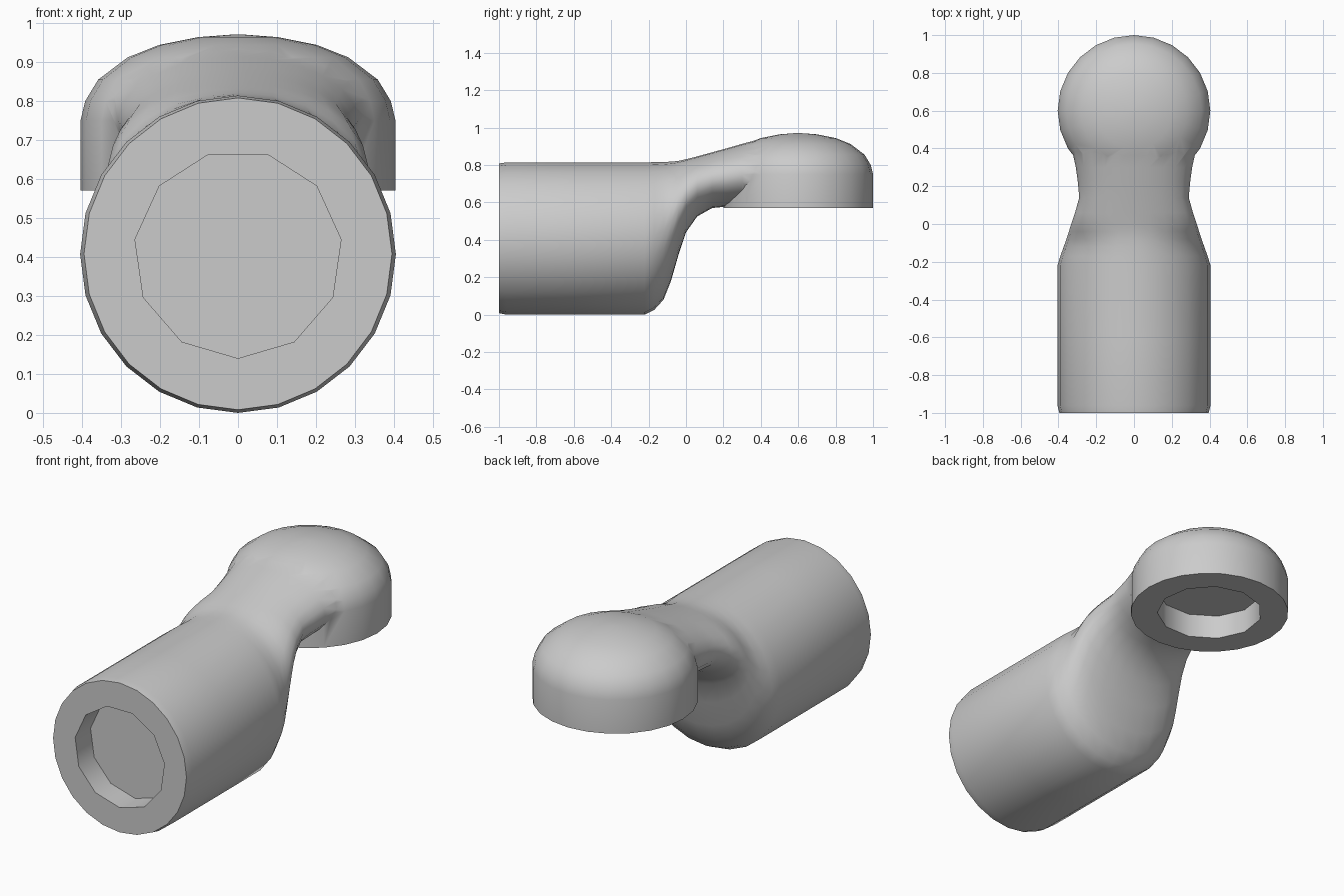
import bpy, bmesh, math

if "Cube" in bpy.data.objects:
    bpy.data.objects.remove(bpy.data.objects["Cube"], do_unlink=True)

grey = bpy.data.materials.new("plain grey")
grey.use_nodes = True
colour = (0.6, 0.6, 0.6, 1)
grey.diffuse_color = colour
grey.node_tree.nodes["Principled BSDF"].inputs["Base Color"].default_value = colour


def loft(name, rings):
    """Skin a list of equal-length closed rings and cap both ends."""
    bm = bmesh.new()
    loops = [[bm.verts.new(p) for p in ring] for ring in rings]
    n = len(loops[0])
    for a, b in zip(loops, loops[1:]):
        for i in range(n):
            j = (i + 1) % n
            bm.faces.new((a[i], a[j], b[j], b[i]))
    bm.faces.new(loops[0])
    bm.faces.new(loops[-1])
    bmesh.ops.recalc_face_normals(bm, faces=bm.faces)
    mesh = bpy.data.meshes.new(name)
    bm.to_mesh(mesh)
    bm.free()
    mesh.materials.append(grey)
    obj = bpy.data.objects.new(name, mesh)
    bpy.context.collection.objects.link(obj)
    return obj


def upright_ring(y, w, z0, z1, n=24):
    """Ellipse across the body, starting at its lowest point."""
    zc, h = (z0 + z1) / 2, (z1 - z0) / 2
    return [(w * math.sin(t), y, zc - h * math.cos(t))
            for t in (2 * math.pi * i / n for i in range(n))]


def flat_ring(z, r, yc=0.6, n=24):
    """Level ring around the vertical axis of the head."""
    return [(1.01 * r * math.sin(t), yc + r * math.cos(t), z)
            for t in (2 * math.pi * i / n for i in range(n))]


def combine(target, other, operation):
    mod = target.modifiers.new("join", "BOOLEAN")
    mod.operation, mod.solver, mod.object = operation, "EXACT", other
    other.hide_render = True
    bpy.context.view_layer.objects.active = target
    bpy.ops.object.modifier_apply(modifier=mod.name)
    bpy.data.objects.remove(other, do_unlink=True)


# Barrel and curved neck: y, half width, bottom, top
sections = [
    (-1.00, 0.395, 0.008, 0.808), (-0.96, 0.405, 0.000, 0.814),
    (-0.60, 0.405, 0.000, 0.814), (-0.22, 0.405, 0.000, 0.814),
    (-0.17, 0.390, 0.025, 0.815), (-0.12, 0.372, 0.080, 0.816),
    (-0.08, 0.358, 0.180, 0.818), (-0.04, 0.345, 0.320, 0.822),
    (0.00, 0.332, 0.440, 0.831), (0.06, 0.312, 0.525, 0.846),
    (0.14, 0.290, 0.570, 0.868), (0.22, 0.297, 0.578, 0.890),
    (0.30, 0.308, 0.585, 0.913), (0.40, 0.330, 0.600, 0.940),
    (0.52, 0.340, 0.620, 0.952),
]
body = loft("pipe_body", [upright_ring(*s) for s in sections])

# Domed head with a flat underside: radius, height
profile = [(0.4, 0.57), (0.4, 0.75), (0.388, 0.80), (0.355, 0.855),
           (0.28, 0.912), (0.2, 0.944), (0.1, 0.964), (0.02, 0.97)]
head = loft("head", [flat_ring(z, r) for r, z in profile])
combine(body, head, "UNION")

# Shallow sockets in the front end and under the head
front_socket = loft("front_socket_cutter",
                    [upright_ring(y, 0.267, 0.14, 0.674, 11) for y in (-1.1, -0.87)])
combine(body, front_socket, "DIFFERENCE")
head_socket = loft("head_socket_cutter",
                   [flat_ring(z, 0.265, n=11) for z in (0.47, 0.70)])
combine(body, head_socket, "DIFFERENCE")

# Smooth skin with crisp rims
bpy.ops.object.select_all(action="DESELECT")
body.select_set(True)
bpy.context.view_layer.objects.active = body
bpy.ops.object.shade_smooth_by_angle(angle=math.radians(40))
